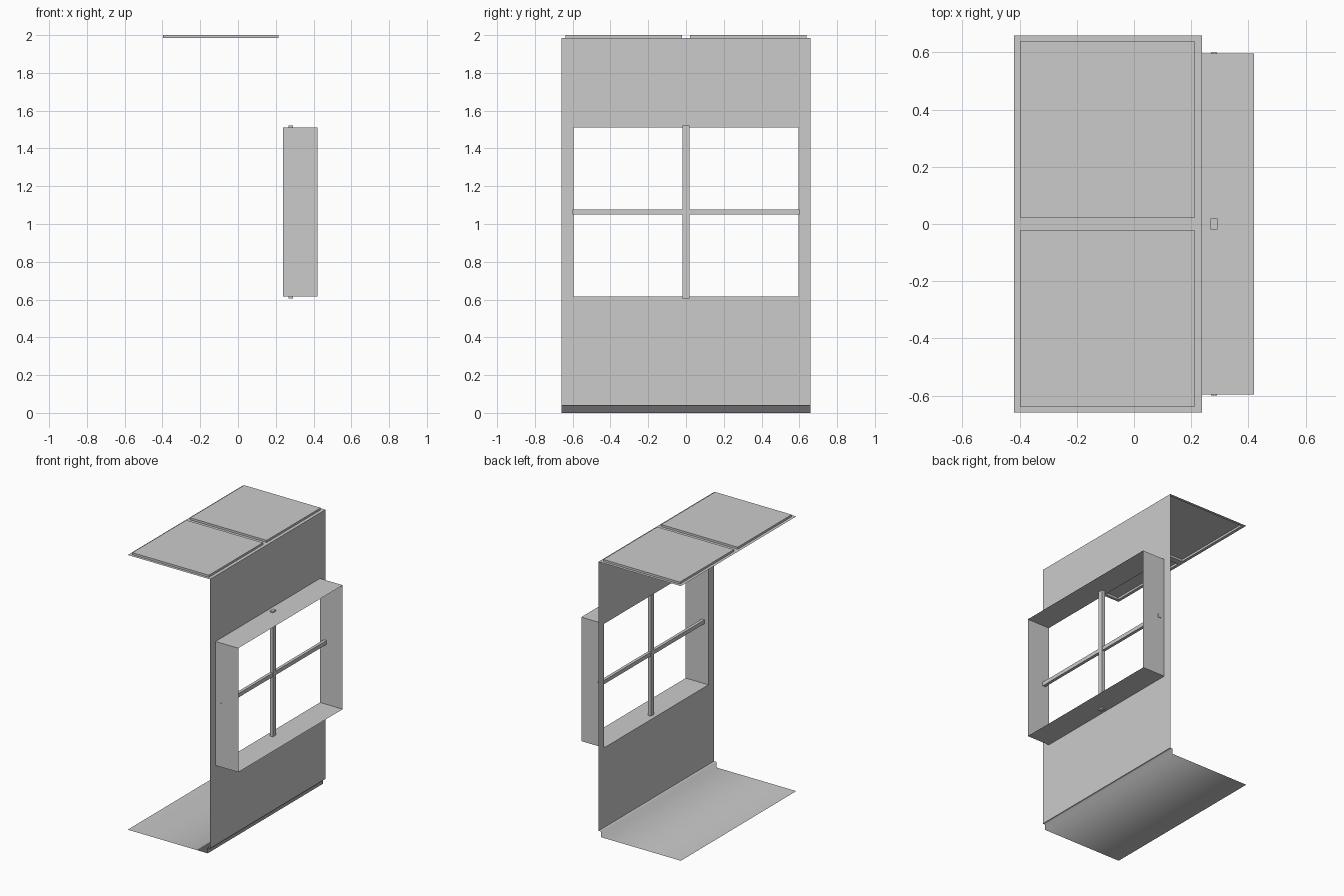
import bpy, bmesh
from mathutils import Vector

if "Cube" in bpy.data.objects:
    bpy.data.objects.remove(bpy.data.objects["Cube"])

X0, X1 = -0.42, 0.238          # room depth, wall plane on the right
W, TOP, SKIRT = 0.659, 1.985, 0.04
WY, WZ0, WZ1 = 0.596, 0.616, 1.512   # window opening


def make(name, polys, smooth=False):
    """Open sheet object from (points, target) pairs; each face looks at its target."""
    bm = bmesh.new()
    for pts, target in polys:
        f = bm.faces.new([bm.verts.new(p) for p in pts])
        f.normal_update()
        if f.normal.dot(Vector(target) - f.calc_center_median()) < 0:
            f.normal_flip()
        f.smooth = smooth
    bmesh.ops.remove_doubles(bm, verts=bm.verts, dist=1e-4)
    me = bpy.data.meshes.new(name)
    bm.to_mesh(me)
    bm.free()
    ob = bpy.data.objects.new(name, me)
    bpy.context.collection.objects.link(ob)
    return ob


def grid(us, vs, holes, place, target):
    """Cells of a cut sheet, leaving out the listed hole cells."""
    out = []
    for i in range(len(us) - 1):
        for j in range(len(vs) - 1):
            if (i, j) not in holes:
                a, b, c, d = us[i], us[i + 1], vs[j], vs[j + 1]
                out.append(([place(a, c), place(b, c), place(b, d), place(a, d)], target))
    return out


def sleeve(loop, offset, target):
    """Band of faces made by sweeping a closed loop along an offset."""
    off = Vector(offset)
    pts = [Vector(p) for p in loop]
    return [([p, q, q + off, p + off], target) for p, q in zip(pts, pts[1:] + pts[:1])]


def box(name, lo, hi):
    lo, hi = Vector(lo), Vector(hi)
    bpy.ops.mesh.primitive_cube_add(size=1, location=(lo + hi) / 2)
    ob = bpy.context.object
    ob.name = name
    ob.scale = hi - lo
    bpy.ops.object.transform_apply(location=False, rotation=False, scale=True)


room = (-0.1, 0, 1)

# wall sheet with window opening
make("window_wall", grid([-W, -WY, WY, W], [SKIRT, WZ0, WZ1, TOP], {(1, 1)},
                         lambda y, z: (X1, y, z), room))

# floor with stepped skirting, one smooth open profile
profile = [(X1, SKIRT), (X1 - 0.019, SKIRT), (X1 - 0.019, 0), (X0, 0)]
make("floor_and_skirting",
     [([(a[0], -W, a[1]), (b[0], -W, b[1]), (b[0], W, b[1]), (a[0], W, a[1])], (-0.1, 0, 1))
      for a, b in zip(profile, profile[1:])], smooth=True)

# ceiling with two square recesses
PX0, PX1, PY0, PY1 = -0.398, 0.214, 0.022, 0.638
ceiling = grid([X0, PX0, PX1, X1], [-W, -PY1, -PY0, PY0, PY1, W], {(1, 1), (1, 3)},
               lambda x, y: (x, y, TOP), room)
for s in (-1, 1):
    loop = [(PX0, s * PY0, TOP), (PX1, s * PY0, TOP), (PX1, s * PY1, TOP), (PX0, s * PY1, TOP)]
    aim = (-0.09, s * 0.33, TOP)
    ceiling += sleeve(loop, (0, 0, 2 - TOP), aim)
    ceiling.append(([(x, y, 2) for x, y, _ in loop], aim))
make("ceiling", ceiling)

# deep window reveal
make("window_reveal", sleeve([(X1, -WY, WZ0), (X1, WY, WZ0), (X1, WY, WZ1), (X1, -WY, WZ1)],
                             (0.42 - X1, 0, 0), (0.33, 0, 1.06)))

# crossing glazing bars, ends poke through the reveal
box("vertical_glazing_bar", (0.268, -0.019, 0.605), (0.292, 0.019, 1.522))
box("horizontal_glazing_bar", (0.269, -0.6, 1.05), (0.291, 0.6, 1.078))
